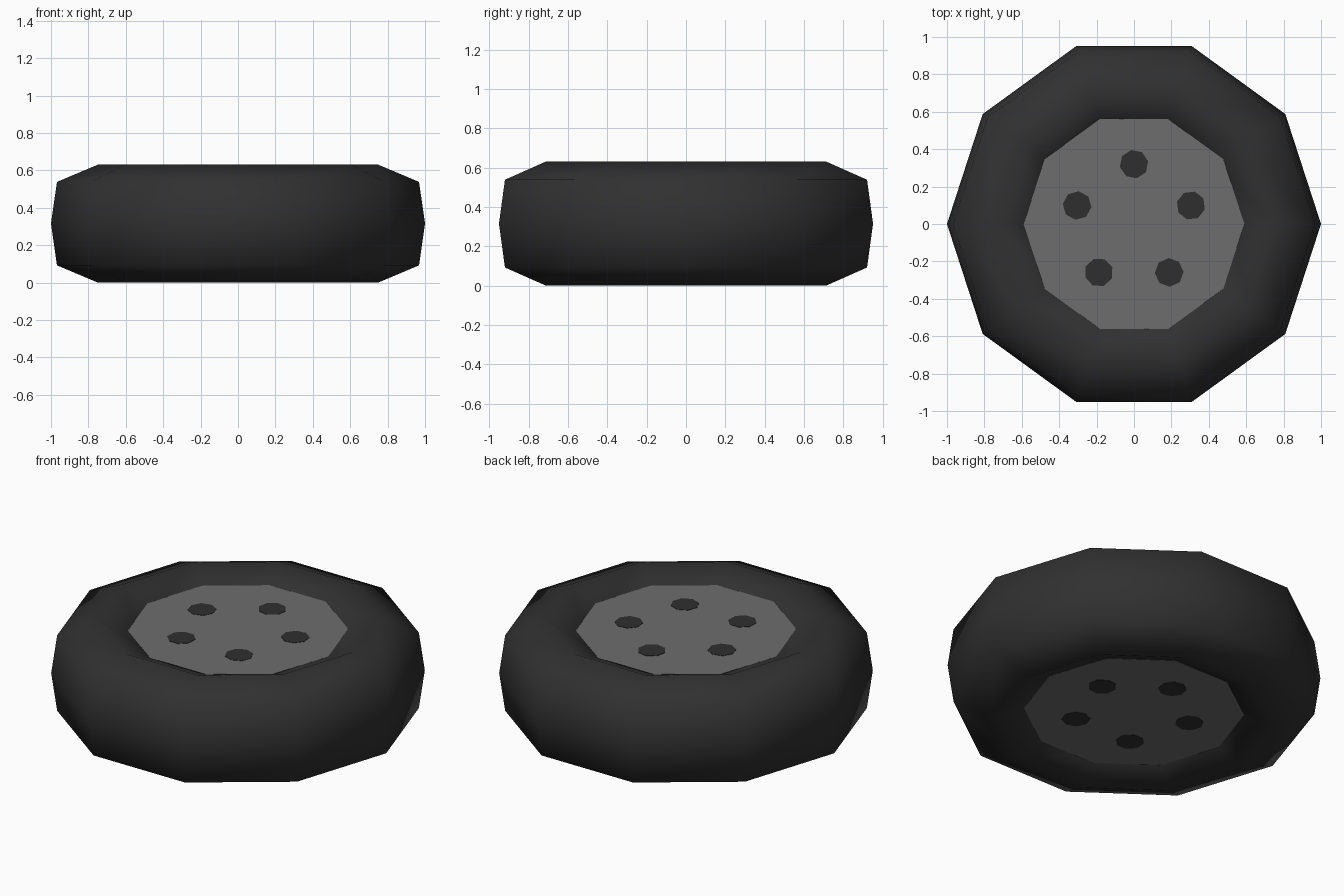
import bpy, bmesh, math

if "Cube" in bpy.data.objects:
    bpy.data.objects.remove(bpy.data.objects["Cube"])

MID = 0.315      # wheel centre height
FACE = 0.2475    # hub face distance from the centre


def material(name, v):
    m = bpy.data.materials.new(name)
    m.diffuse_color = (v, v, v, 1)
    m.use_nodes = True
    m.node_tree.nodes["Principled BSDF"].inputs["Base Color"].default_value = m.diffuse_color
    return m


rubber = material("dark_rubber", 0.030)
metal = material("grey_metal", 0.155)
dark = material("dark_hole", 0.028)


def finish(name, bm, mat, smooth=False):
    bmesh.ops.recalc_face_normals(bm, faces=bm.faces)
    for f in bm.faces:
        f.smooth = smooth
    me = bpy.data.meshes.new(name)
    bm.to_mesh(me)
    bm.free()
    me.materials.append(mat)
    ob = bpy.data.objects.new(name, me)
    bpy.context.collection.objects.link(ob)
    return ob


def prism(name, x, y, z0, z1, r, n, turn, mat):
    bm = bmesh.new()
    ring = [bm.verts.new((x + r * math.cos(turn + math.tau * i / n),
                          y + r * math.sin(turn + math.tau * i / n), z0)) for i in range(n)]
    base = bm.faces.new(ring)
    top = bmesh.ops.extrude_face_region(bm, geom=[base])
    for v in top["geom"]:
        if isinstance(v, bmesh.types.BMVert):
            v.co.z = z1
    return finish(name, bm, mat)


# Tire: eight-point section swept round ten sides
section = [(0.25, 0), (0.218, 0.223), (0, 0.315), (-0.218, 0.223),
           (-0.25, 0), (-0.218, -0.223), (0, -0.315), (0.218, -0.223)]
bm = bmesh.new()
rings = []
for i in range(10):
    a = math.tau * i / 10
    rings.append([bm.verts.new(((0.75 + r) * math.cos(a), (0.75 + r) * math.sin(a), MID + z))
                  for r, z in section])
for i in range(10):
    p, q = rings[i], rings[(i + 1) % 10]
    for j in range(8):
        k = (j + 1) % 8
        bm.faces.new((p[j], q[j], q[k], p[k]))
finish("tire", bm, rubber, smooth=True)

# Hub disc, its rim buried in the tire
prism("hub", 0, 0, MID - FACE, MID + FACE, 0.595, 10, 0, metal)

# Five dark bolt holes on each face, as thin plates
for k in range(5):
    a = math.pi / 2 + math.tau * k / 5
    x, y = 0.32 * math.cos(a), 0.32 * math.sin(a)
    for side, s in (("top", 1), ("bottom", -1)):
        z = MID + s * FACE
        prism(f"bolt_hole_{side}_{k + 1}", x, y, z - 0.002, z + 0.002, 0.077, 8, a + 0.2, dark)
